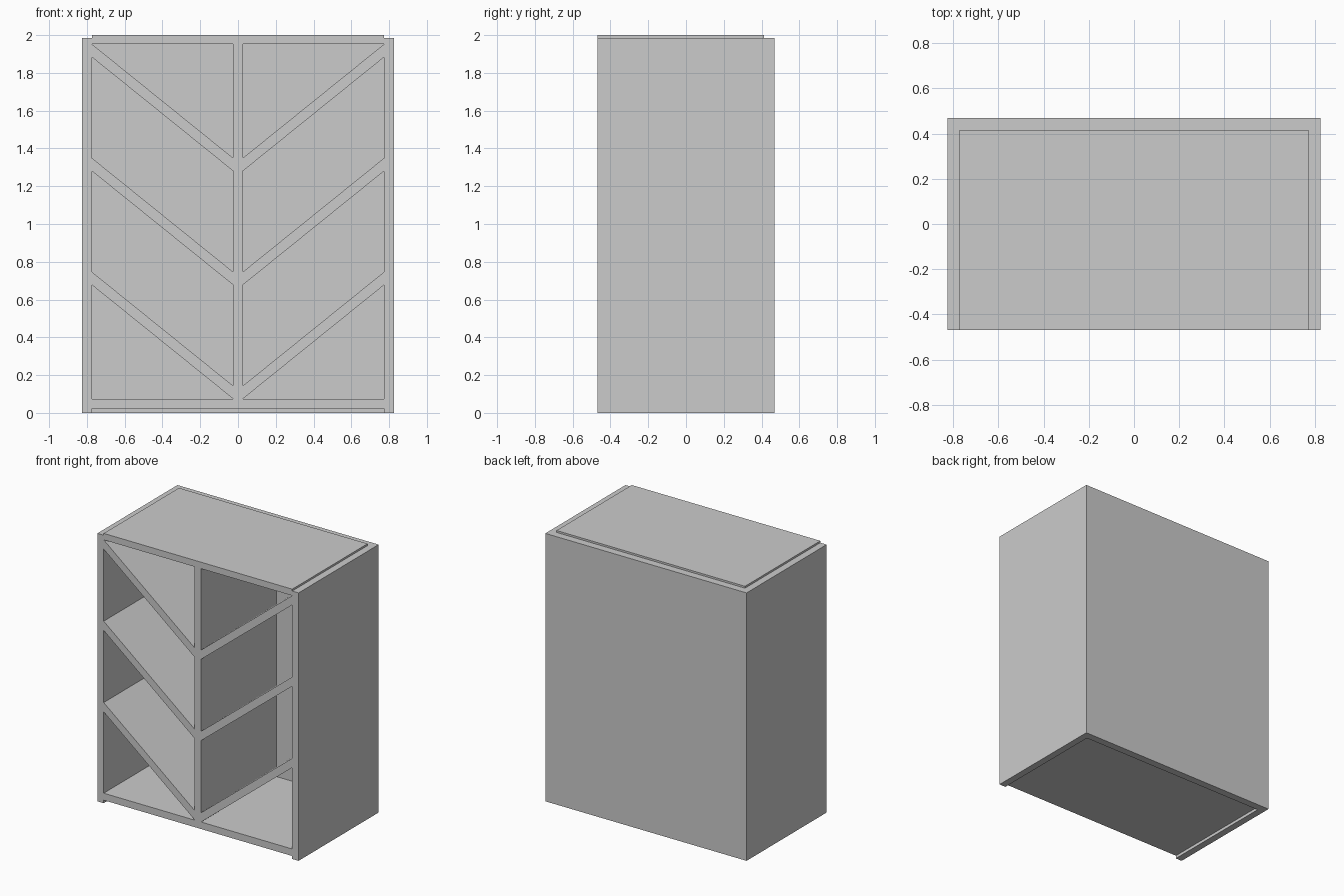
import bpy, bmesh

if "Cube" in bpy.data.objects:
    bpy.data.objects.remove(bpy.data.objects["Cube"])

W, D = 0.825, 0.469        # outer half width / half depth
IN, BACK = 0.773, 0.413    # inner side face / inner back face
MID = 0.0265               # half thickness of the divider
SIDE_TOP = 1.986


def prism(name, profile, y0, y1):
    """Extrude an (x, z) profile from y0 to y1."""
    bm = bmesh.new()
    face = bm.faces.new([bm.verts.new((x, y0, z)) for x, z in profile])
    ext = bmesh.ops.extrude_face_region(bm, geom=[face])
    new = [v for v in ext["geom"] if isinstance(v, bmesh.types.BMVert)]
    bmesh.ops.translate(bm, verts=new, vec=(0, y1 - y0, 0))
    bmesh.ops.recalc_face_normals(bm, faces=bm.faces)
    mesh = bpy.data.meshes.new(name)
    bm.to_mesh(mesh)
    bm.free()
    obj = bpy.data.objects.new(name, mesh)
    bpy.context.collection.objects.link(obj)
    return obj


def board(name, x0, x1, z0, z1, y0=-D, y1=BACK):
    return prism(name, [(x0, z0), (x1, z0), (x1, z1), (x0, z1)], y0, y1)


# Carcass: back between the sides, top stands proud, bottom is recessed
board("back_panel", -IN, IN, 0, SIDE_TOP, BACK, D)
board("top_panel", -IN, IN, 1.952, 2.0)
board("bottom_panel", -IN, IN, 0.022, 0.074)
board("centre_divider", -MID, MID, 0.074, 1.952)

# Sides and slanted shelves, mirrored about the divider
for side, s in (("left", -1), ("right", 1)):
    board(side + "_side", s * IN, s * W, 0, SIDE_TOP, -D, D)
    for i in range(3):
        outer, inner = 0.746 + 0.603 * i, 0.144 + 0.603 * i
        prism(f"{side}_slanted_shelf_{i + 1}",
              [(s * IN, outer), (s * MID, inner),
               (s * MID, inner - 0.069), (s * IN, outer - 0.069)], -D, BACK)
